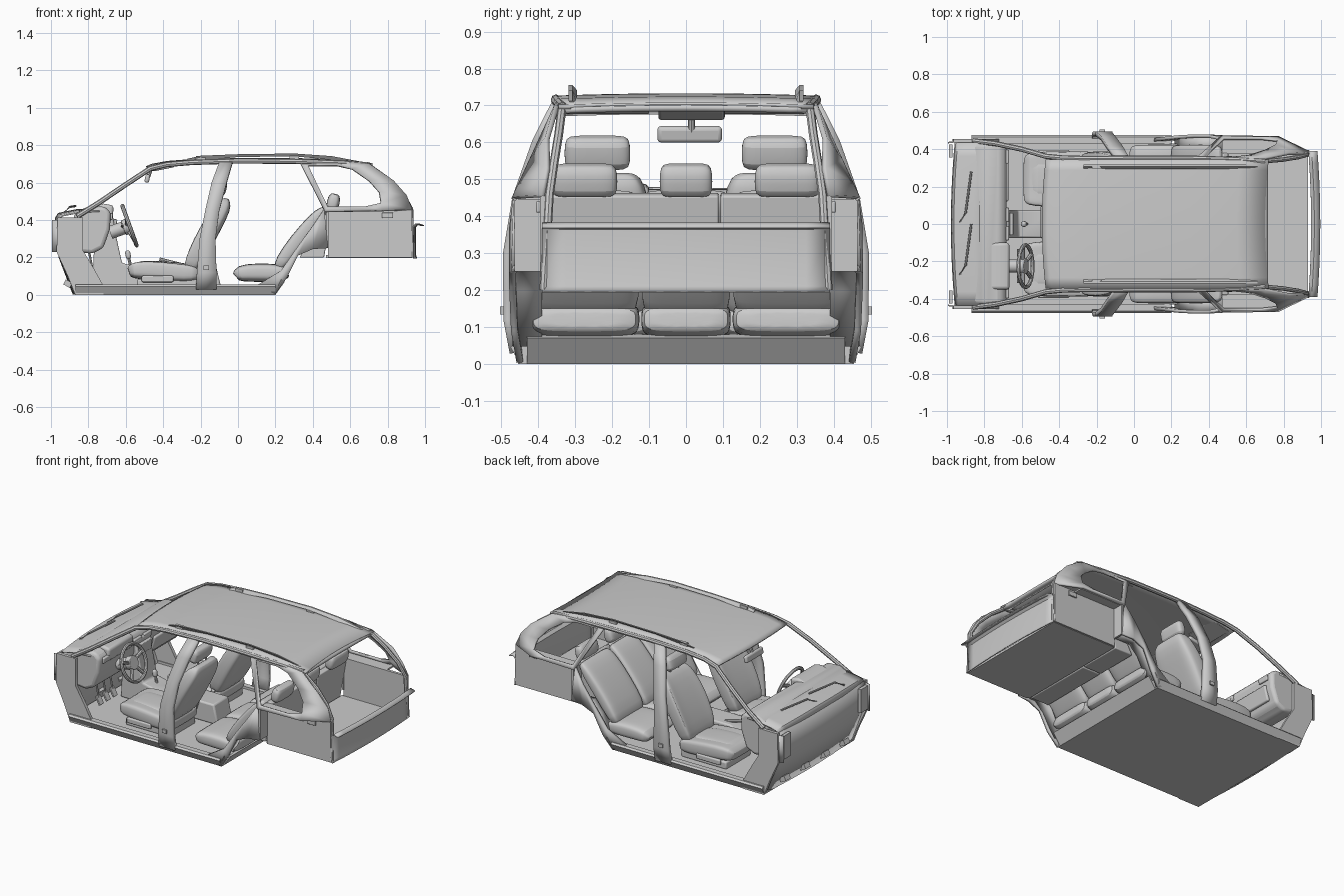
import bpy, bmesh, math
from mathutils import Vector, Matrix

if "Cube" in bpy.data.objects:
    bpy.data.objects.remove(bpy.data.objects["Cube"])


def finish(name, bm, mirror=False, thick=0, bevel=0, subsurf=0):
    bmesh.ops.recalc_face_normals(bm, faces=bm.faces)
    me = bpy.data.meshes.new(name)
    bm.to_mesh(me)
    bm.free()
    o = bpy.data.objects.new(name, me)
    bpy.context.collection.objects.link(o)
    if thick:
        m = o.modifiers.new("thick", 'SOLIDIFY')
        m.thickness, m.offset = thick, 0
    if bevel:
        m = o.modifiers.new("bevel", 'BEVEL')
        m.width, m.segments = bevel, 3
    if subsurf:
        o.modifiers.new("smooth", 'SUBSURF').levels = subsurf
        o.modifiers["smooth"].render_levels = subsurf
    if mirror:
        m = o.modifiers.new("mirror", 'MIRROR')
        m.use_axis = (False, True, False)
    bpy.ops.object.select_all(action='DESELECT')
    o.select_set(True)
    bpy.context.view_layer.objects.active = o
    bpy.ops.object.shade_smooth_by_angle(angle=math.radians(40))
    return o


def surf(name, rows, closed=False, caps=False, **kw):
    """Skin a grid of points; closed joins each row's ends."""
    bm = bmesh.new()
    g = [[bm.verts.new(p) for p in r] for r in rows]
    n = len(g[0])
    for a, b in zip(g, g[1:]):
        for j in range(n if closed else n - 1):
            k = (j + 1) % n
            bm.faces.new((a[j], a[k], b[k], b[j]))
    if caps:
        bm.faces.new(g[0])
        bm.faces.new(g[-1])
    return finish(name, bm, **kw)


def extrude(name, prof, y0, y1, **kw):
    return surf(name, [[(x, y, z) for x, z in prof] for y in (y0, y1)], True, True, **kw)


def box(name, c, size, rot=0, **kw):
    bm = bmesh.new()
    M = Matrix.Translation(c) @ Matrix.Rotation(rot, 4, 'Y') @ Matrix.Diagonal((*size, 1))
    bmesh.ops.create_cube(bm, size=1, matrix=M)
    return finish(name, bm, **kw)


def tube(name, pts, r, n=8, **kw):
    pts = [Vector(p) for p in pts]
    rows = []
    for i, p in enumerate(pts):
        t = (pts[min(i + 1, len(pts) - 1)] - pts[max(i - 1, 0)]).normalized()
        a = t.cross(Vector((0, 1, 0)) if abs(t.y) < .9 else Vector((1, 0, 0))).normalized()
        b = t.cross(a)
        rows.append([p + r * (a * math.cos(q) + b * math.sin(q))
                     for q in (2 * math.pi * k / n for k in range(n))])
    return surf(name, rows, True, True, **kw)


def cushion(name, path, yc, bolster=0.0, n=20):
    """Padded body lofted along (x, z, half width, thickness) stations."""
    rows = []
    for i, (x, z, w, t) in enumerate(path):
        a, b = path[max(i - 1, 0)], path[min(i + 1, len(path) - 1)]
        d = Vector((b[0] - a[0], b[1] - a[1])).normalized()
        row = []
        for k in range(n):
            q = 2 * math.pi * (k + .5) / n
            c, s = math.cos(q), math.sin(q)
            u = math.copysign(abs(c) ** .45, c)
            v = math.copysign(abs(s) ** .6, s) * t / 2
            if v > 0:
                v += bolster * abs(u) ** 4 * (t / .1)
            row.append(Vector((x - d.y * v, yc + u * w, z + d.x * v)))
        rows.append(row)
    # small inner rings keep the end caps clean
    ends = []
    for row in (rows[0], rows[-1]):
        c = sum(row, Vector()) / n
        ends.append([c + (p - c) * .6 for p in row])
    return surf(name, [ends[0]] + rows + [ends[1]], True, True, subsurf=1)


def across(name, prof, hw, bow=0, crown=0, **kw):
    """Surface spanning the car, bowed forward and crowned at the middle."""
    ys = [-1 + i / 6 for i in range(13)]
    return surf(name, [[(x + bow * y * y, hw * y, z - crown * y * y) for y in ys]
                       for x, z in prof], **kw)


# Floor, sills and front bulkhead
box("floor", (-.335, 0, .02), (1.07, .86, .04))
extrude("rear_floor_rise", [(.15, .04), (.2, 0), (.25, .07), (.22, .08)], -.43, .43)
surf("sill", [[(x, y, z) for y, z in [(.43, 0), (.45, 0), (.475, .045), (.465, .055), (.43, .055)]]
              for x in (-.87, .2)], True, True, mirror=True)
across("bulkhead", [(-.88, .004), (-.955, .2), (-.965, .25), (-.975, .41)], .435, bow=.02, thick=.008)
across("cowl", [(-.975, .41), (-.96, .435), (-.86, .455), (-.76, .46)], .435, bow=.02, crown=.012, thick=.008)
extrude("front_side_panel", [(-.87, 0), (-.91, .1), (-.97, .23), (-.965, .415), (-.83, .415),
                             (-.83, .24), (-.77, .14), (-.72, .05), (-.72, 0)], .435, .455, mirror=True)
surf("fender_flange", [[(-.995, .435, z), (-.96, .44, z), (-.92, .45, z)] for z in (.23, .40)],
     thick=.008, mirror=True)
box("fender_bracket", (-.98, .39, .32), (.02, .07, .15), mirror=True)
for y0 in (-.22, .06):
    tube("wiper", [(-.93, y0 - .05, .44), (-.90, y0, .47), (-.87, y0 + .22, .475)], .006)
for y in (-.3, -.1, .1, .3):
    box("bulkhead_tab", (-.91, y, .06), (.04, .05, .03), .5)

# Roof, rails and pillars
across("roof", [(-.49, .682), (-.46, .695), (-.38, .71), (-.25, .72), (0, .727), (.3, .726),
                (.55, .718), (.70, .702)], .345, bow=.02, crown=.006, thick=.012)
tube("side_rail", [(-.86, .445, .42), (-.74, .43, .495), (-.6, .40, .59), (-.47, .362, .675),
                   (-.38, .353, .697), (-.25, .35, .708), (0, .352, .716), (.3, .352, .714),
                   (.55, .345, .706), (.7, .335, .695)], .014, mirror=True)
surf("roof_rack", [[(x, .305, z - h), (x, .318, z), (x, .308, z), (x, .295, z - h)] for x, z, h in
                   [(-.27, .728, .01), (-.2, .744, .025), (0, .752, .015), (.3, .756, .015), (.5, .742, .02),
                    (.66, .712, .01)]], True, True, mirror=True)
for x in (-.2, .3):
    box("rack_foot", (x, .305, .727), (.05, .015, .03), mirror=True)
bz = [(.03, .465), (.12, .482), (.3, .483), (.45, .458), (.6, .405), (.705, .352)]
surf("middle_pillar", [[(x, y, z) for x, (z, y) in zip(xs, bz)] for xs in
                       [(-.225, -.22, -.205, -.175, -.14, -.10), (-.17, -.17, -.165, -.14, -.10, -.065),
                        (-.115, -.115, -.12, -.10, -.06, -.03)]], thick=.025, mirror=True)
box("door_catch", (-.17, .493, .145), (.03, .022, .022), mirror=True)
surf("rear_arch_panel", [
    [(.2, .45, .004), (.26, .465, .09), (.32, .47, .21), (.4, .47, .245), (.48, .465, .25)],
    [(.1, .45, .05), (.23, .465, .13), (.32, .47, .26), (.4, .47, .37), (.46, .458, .46)]],
    thick=.018, mirror=True)
surf("rear_arch_inner", [[(.22, y, .05), (.3, y, .2), (.36, y, .26), (.48, y, .26)] for y in (.39, .47)],
     thick=.01, mirror=True)


def side(x, z):
    k = (.71 - z) / .25
    return (x, .345 + .115 * k * (1 - .65 * min(1, max(0, (x - .77) / .12))), z)


# Quarter window frame and luggage bay
outer = [(.33, .71), (.55, .712), (.7, .70), (.83, .61), (.90, .53), (.93, .455), (.77, .45), (.465, .445)]
inner = [(.375, .69), (.53, .69), (.61, .672), (.70, .61), (.755, .55), (.765, .49), (.68, .47), (.48, .47)]
surf("quarter_window_frame", [[side(*p) for p in outer], [side(*p) for p in inner]], True,
     thick=.014, mirror=True)
extrude("luggage_side", [(.48, .2), (.93, .2), (.93, .455), (.48, .455)], .378, .395, mirror=True)
extrude("luggage_ledge", [(.47, .445), (.78, .445), (.78, .455), (.47, .455)], .385, .455, mirror=True)
box("luggage_front_corner", (.478, .42, .35), (.012, .09, .2), mirror=True)
box("luggage_latch", (.80, .40, .425), (.06, .012, .03), bevel=.004, mirror=True)
box("luggage_floor", (.70, 0, .205), (.46, .77, .014))
tube("rear_corner_post", [(.69, .335, .698), (.80, .345, .62), (.88, .358, .54), (.925, .37, .46), (.93, .385, .2)],
     .012, mirror=True)
across("rear_header", [(.67, .70), (.715, .692)], .34, crown=.006, thick=.016)
across("tailgate_panel", [(.955, .195), (.95, .21), (.95, .365), (.965, .38), (.995, .37)], .39,
       bow=-.015, thick=.006)

# Dashboard, console and controls
extrude("dashboard", [(-.88, .43), (-.80, .475), (-.71, .472), (-.68, .44), (-.685, .35), (-.72, .25),
                      (-.78, .22), (-.86, .23)], -.43, .43, bevel=.02)
extrude("instrument_hood", [(-.8, .46), (-.72, .488), (-.665, .478), (-.67, .40), (-.74, .38)],
        -.35, -.10, bevel=.015)
box("glove_box", (-.695, .25, .33), (.03, .26, .1), .25, bevel=.01)
extrude("centre_stack", [(-.76, .44), (-.67, .43), (-.655, .33), (-.62, .17), (-.45, .13), (-.36, .165),
                         (-.12, .165), (-.09, .04), (-.78, .04)], -.075, .075, bevel=.01)
box("radio", (-.66, 0, .37), (.02, .12, .07), .15, bevel=.004)
for y in (-.36, -.05, .05, .36):
    box("air_vent", (-.68, y, .42), (.02, .075, .035), .1, bevel=.005)
tube("gear_lever", [(-.57, 0, .14), (-.585, 0, .2)], .008)
box("gear_knob", (-.588, 0, .215), (.028, .03, .045), -.2, bevel=.012)
tube("hand_brake", [(-.3, .03, .16), (-.42, .03, .19)], .01)
for y in (-.3, -.23, -.16):
    box("pedal", (-.77, y, .11), (.012, .04, .06), -.5, bevel=.003)
    tube("pedal_arm", [(-.775, y, .12), (-.8, y, .25)], .006)
hub, axis = Vector((-.58, -.225, .37)), Vector((.94, 0, .34))
up, across_v = Vector((-.34, 0, .94)), Vector((0, 1, 0))
ring = []
for i in range(40):
    a = i * math.pi / 20
    r = up * math.cos(a) + across_v * math.sin(a)
    ring.append([hub + r * (.112 + .011 * math.cos(q)) + axis * .011 * math.sin(q)
                 for q in (k * math.pi / 4 for k in range(8))])
surf("steering_wheel", ring + [ring[0]], True)
tube("wheel_hub", [hub - axis * .035, hub - axis * .01, hub + axis * .004], .042, 20, bevel=.004)
for a in (70, 145, 215, 290):
    r = up * math.cos(math.radians(a)) + across_v * math.sin(math.radians(a))
    tube("wheel_spoke", [hub - axis * .012 + r * .03, hub + r * .11], .011)
tube("steering_column", [hub - axis * .11, hub - axis * .02], .035, 14)
for s in (-1, 1):
    tube("column_stalk", [hub - axis * .04, hub - axis * .035 + across_v * .09 * s + up * .02], .006)

# Mirror, overhead console and sun visors
box("rear_view_mirror", (-.485, .01, .622), (.025, .175, .045), .2, bevel=.011)
tube("mirror_stalk", [(-.48, .015, .63), (-.46, .015, .69)], .01)
box("overhead_console", (-.40, .015, .685), (.12, .18, .028), -.2, bevel=.008)
box("sun_visor", (-.39, .21, .695), (.13, .22, .01), -.22, bevel=.003, mirror=True)

# Front seats
for s in (-1, 1):
    y = .24 * s
    box("seat_base", (-.38, y, .06), (.32, .25, .05), bevel=.01)
    cushion("seat_cushion", [(-.585, .125, .12, .04), (-.57, .13, .14, .085), (-.48, .13, .15, .1),
                             (-.33, .115, .15, .1), (-.24, .11, .15, .09), (-.21, .11, .14, .05)], y, .022)
    cushion("seat_pad", [(-.55, .15, .09, .03), (-.53, .155, .098, .06), (-.4, .15, .098, .06),
                         (-.27, .14, .095, .06)], y)
    cushion("seat_back", [(-.26, .13, .12, .05), (-.24, .165, .14, .09), (-.19, .27, .15, .1),
                          (-.13, .38, .15, .1), (-.075, .475, .13, .085), (-.063, .505, .11, .045),
                          (-.06, .515, .09, .02)], y, .028)
    for z0, z1 in ((.19, .27), (.28, .36), (.37, .46)):
        f = lambda z: -.265 + (z - .165) * .54
        cushion("back_pad", [(f(z0), z0, .082, .03), (f(z0 + .012), z0 + .012, .09, .05),
                             (f(z1 - .012), z1 - .012, .09, .05), (f(z1), z1, .082, .03)], y)
    cushion("headrest", [(-.105, .53, .08, .03), (-.10, .54, .09, .065), (-.085, .6, .09, .065),
                         (-.08, .615, .08, .03)], y)
    for d in (-.04, .04):
        tube("headrest_post", [(-.075, y + d, .48), (-.095, y + d, .55)], .006)
    box("seat_control", (-.43, y + .145 * s, .085), (.17, .02, .035), bevel=.008)
    box("seat_buckle", (-.24, y - .16 * s, .14), (.025, .015, .07), .3, bevel=.004)

# Rear bench
for y, w, hw in ((-.275, .15, .09), (0, .122, .072), (.275, .15, .09)):
    cushion("rear_cushion", [(-.015, .1, w * .9, .04), (0, .115, w, .09), (.1, .12, w, .1),
                             (.22, .115, w, .1), (.27, .12, w, .06)], y, .008)
    cushion("rear_back", [(.215, .14, w * .9, .04), (.23, .17, w, .08), (.32, .29, w, .09),
                          (.42, .41, w, .08), (.455, .45, w * .95, .05), (.465, .465, w * .85, .02)], y, .012)
    cushion("rear_headrest", [(.5, .455, hw * .9, .04), (.503, .468, hw, .07), (.515, .52, hw, .07),
                              (.52, .54, hw * .9, .04)], y)
for y0, y1 in ((-.38, .088), (.094, .38)):
    extrude("rear_back_panel", [(.33, .2), (.46, .2), (.505, .455), (.475, .465)], y0, y1, bevel=.006)
